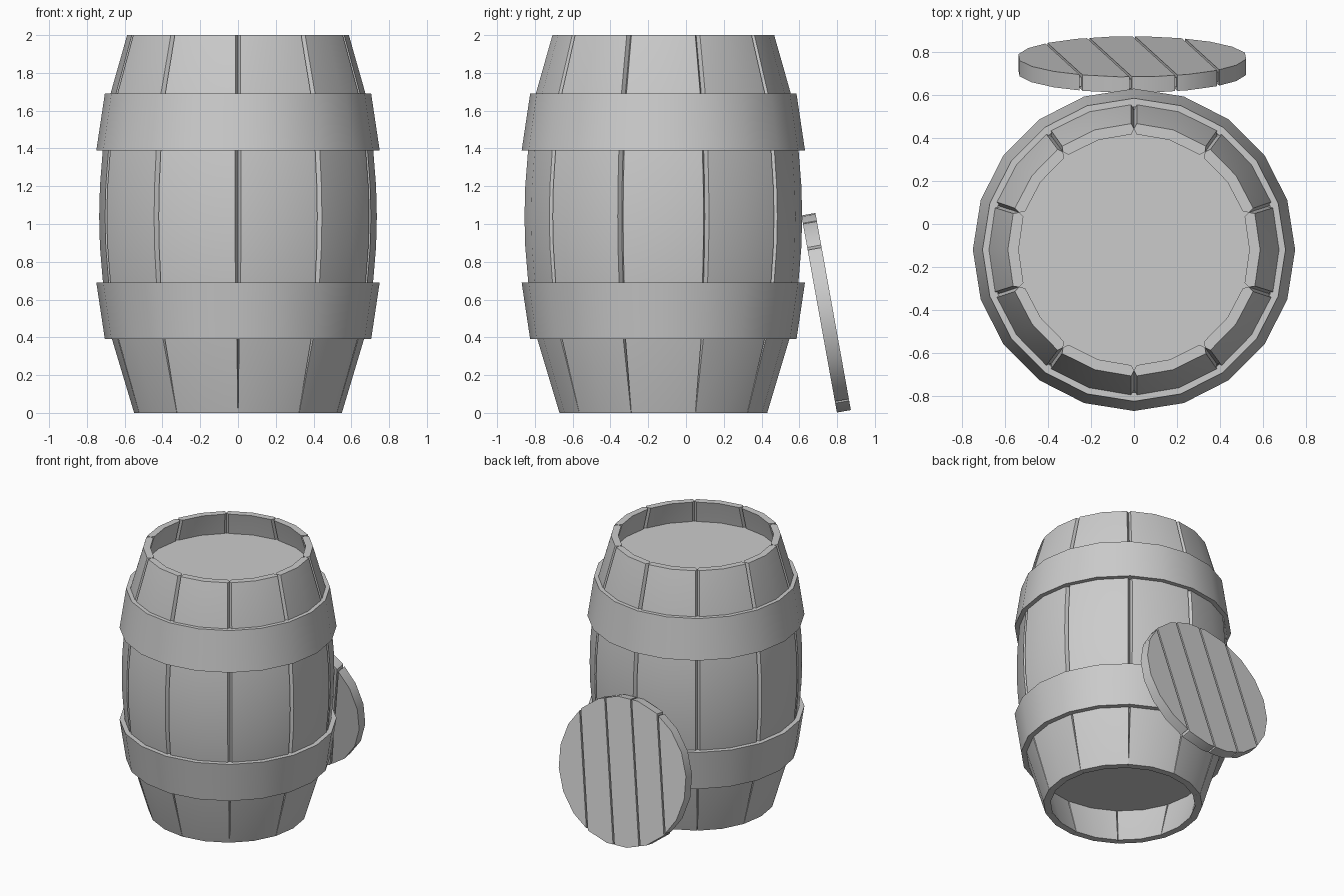
import bpy, bmesh, math
from mathutils import Matrix, Vector

if "Cube" in bpy.data.objects:
    bpy.data.objects.remove(bpy.data.objects["Cube"])

CY = -0.12          # barrel axis offset in y
SIDES = 20
STAVES = 10


def finish(name, bm, smooth=True):
    bmesh.ops.recalc_face_normals(bm, faces=bm.faces)
    me = bpy.data.meshes.new(name)
    bm.to_mesh(me)
    bm.free()
    ob = bpy.data.objects.new(name, me)
    bpy.context.collection.objects.link(ob)
    if smooth:
        bpy.ops.object.select_all(action='DESELECT')
        ob.select_set(True)
        bpy.context.view_layer.objects.active = ob
        bpy.ops.object.shade_smooth_by_angle(angle=math.radians(25))
    return ob


def skin(bm, rings, closed=False):
    """Join equal-sized vertex rings with quads; cap the ends or close the loop."""
    n = len(rings[0])
    pairs = list(zip(rings, rings[1:])) + ([(rings[-1], rings[0])] if closed else [])
    for a, b in pairs:
        for i in range(n):
            j = (i + 1) % n
            bm.faces.new((a[i], a[j], b[j], b[i]))
    if not closed:
        bm.faces.new(rings[0])
        bm.faces.new(rings[-1])


def polar(bm, r, ang, z, side=0.0):
    """Vertex at radius/angle, shifted sideways along the tangent."""
    c, s = math.cos(ang), math.sin(ang)
    return bm.verts.new((r * c - side * s, CY + r * s + side * c, z))


# staves: (z, outer radius, half groove width)
PROFILE = [(0, 0.55, 0.001), (0.39, 0.667, 0.006), (0.69, 0.715, 0.014),
           (0.88, 0.731, 0.015), (1.04, 0.735, 0.015), (1.20, 0.731, 0.015),
           (1.39, 0.716, 0.015), (1.69, 0.675, 0.014), (2.0, 0.587, 0.013)]
THICK = 0.05
HALF = math.pi / STAVES
bm = bmesh.new()
for k in range(STAVES):
    mid = k * 2 * HALF
    a, b = mid - HALF, mid + HALF
    rings = []
    for z, r, g in PROFILE:
        ri = r - THICK
        rings.append([polar(bm, r, a, z, g), polar(bm, r, mid, z), polar(bm, r, b, z, -g),
                      polar(bm, r - 0.025, b, z),
                      polar(bm, ri, b, z, -g), polar(bm, ri, mid, z), polar(bm, ri, a, z, g),
                      polar(bm, r - 0.025, a, z)])
    skin(bm, rings)
finish("barrel_staves", bm)

# hoops: closed tapered bands
for name, prof in (
        ("upper_hoop", [(0.75, 1.39), (0.705, 1.69), (0.665, 1.69), (0.70, 1.39)]),
        ("lower_hoop", [(0.75, 0.69), (0.705, 0.39), (0.655, 0.39), (0.70, 0.69)])):
    bm = bmesh.new()
    skin(bm, [[polar(bm, r, 2 * math.pi * i / SIDES, z) for i in range(SIDES)]
              for r, z in prof], closed=True)
    finish(name, bm)

# recessed discs closing the barrel inside
for name, z, r in (("barrel_top_disc", 1.83, 0.595), ("barrel_bottom_disc", 0.28, 0.595)):
    bm = bmesh.new()
    bmesh.ops.create_circle(bm, cap_ends=True, cap_tris=True, segments=SIDES, radius=r,
                            matrix=Matrix.Translation((0, CY, z)))
    finish(name, bm)

# leaning lid: frame with local y up the slope and local z facing outward
LEAN = math.radians(10.2)
up = Vector((0, -math.sin(LEAN), math.cos(LEAN)))
out = Vector((0, math.cos(LEAN), math.sin(LEAN)))
frame = Matrix((Vector((-1, 0, 0)), up, out)).transposed().to_4x4()
lid_mat = Matrix.Translation((-0.008, 0.742, 0.53)) @ frame @ Matrix.Rotation(math.radians(11), 4, 'Z')


def disc(radius, depth):
    bm = bmesh.new()
    bmesh.ops.create_cone(bm, cap_ends=True, segments=SIDES, radius1=radius,
                          radius2=radius, depth=depth)
    return bm


# lid planks: strips sliced from one disc with narrow gaps
CUTS = [-0.6, -0.325, -0.108, 0.108, 0.325, 0.6]
GAP = 0.006
for i, (lo, hi) in enumerate(zip(CUTS, CUTS[1:])):
    bm = disc(0.534, 0.075)
    for x, sign in ((lo + GAP, -1), (hi - GAP, 1)):
        geom = bm.verts[:] + bm.edges[:] + bm.faces[:]
        res = bmesh.ops.bisect_plane(bm, geom=geom, plane_co=(x, 0, 0),
                                     plane_no=(sign, 0, 0), clear_outer=True)
        edges = [e for e in res["geom_cut"] if isinstance(e, bmesh.types.BMEdge)]
        if edges:
            bmesh.ops.holes_fill(bm, edges=[e for e in bm.edges if e.is_boundary])
    bm.transform(lid_mat)
    finish(f"lid_plank_{i + 1}", bm)

# thin core behind the plank gaps
bm = disc(0.515, 0.045)
bm.transform(lid_mat)
finish("lid_core", bm)
